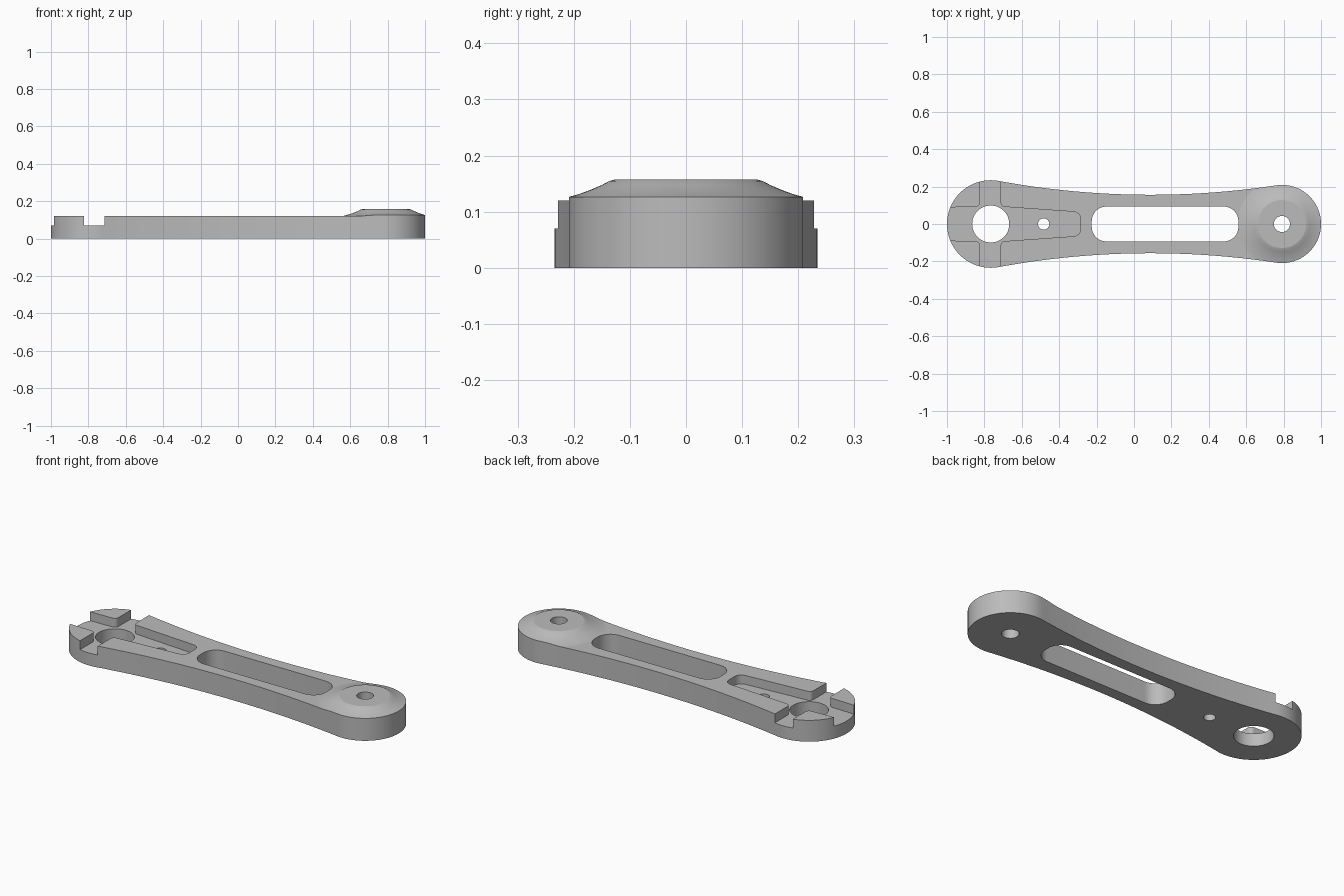
import bpy, bmesh
from math import sin, cos, pi, sqrt, atan2
from mathutils import Vector

if "Cube" in bpy.data.objects:
    bpy.data.objects.remove(bpy.data.objects["Cube"], do_unlink=True)

BIG_X, BIG_R = -0.766, 0.234      # wide end
SMALL_X, SMALL_R = 0.791, 0.209   # narrow end
WAIST_R = 4.5                     # concave side arcs
THICK, FLOOR, TOP = 0.12, 0.07, 0.157


def arc(cx, cy, r, a0, a1, n):
    return [(cx + r * cos(a0 + (a1 - a0) * i / n),
             cy + r * sin(a0 + (a1 - a0) * i / n)) for i in range(n + 1)]


def mirrored(half):
    """Close an upper half outline with its reflection across y = 0."""
    return half + [(x, -y) for x, y in reversed(half) if abs(y) > 1e-6]


def rounded(points, n=8):
    """Replace each (x, y, r) corner with a fillet of radius r."""
    out = []
    for i, (x, y, r) in enumerate(points):
        p = Vector((x, y))
        if r == 0:
            out.append((x, y))
            continue
        a = (Vector(points[i - 1][:2]) - p).normalized()
        b = (Vector(points[(i + 1) % len(points)][:2]) - p).normalized()
        half = a.angle(b) / 2
        c = p + (a + b).normalized() * (r / sin(half))
        t0 = p + a * (r / (sin(half) / cos(half))) - c
        t1 = p + b * (r / (sin(half) / cos(half))) - c
        a0 = atan2(t0.y, t0.x)
        turn = (atan2(t1.y, t1.x) - a0 + pi) % (2 * pi) - pi
        out += arc(c.x, c.y, r, a0, a0 + turn, n)
    return out


def new_object(name, bm):
    bmesh.ops.recalc_face_normals(bm, faces=bm.faces)
    mesh = bpy.data.meshes.new(name)
    bm.to_mesh(mesh)
    bm.free()
    obj = bpy.data.objects.new(name, mesh)
    bpy.context.collection.objects.link(obj)
    return obj


def prism(name, outline, z0, z1):
    bm = bmesh.new()
    face = bm.faces.new([bm.verts.new((x, y, z0)) for x, y in outline])
    top = bmesh.ops.extrude_face_region(bm, geom=[face])["geom"]
    bmesh.ops.translate(bm, vec=(0, 0, z1 - z0),
                        verts=[v for v in top if isinstance(v, bmesh.types.BMVert)])
    return new_object(name, bm)


def lathe(name, cx, profile, n):
    bm = bmesh.new()
    rings = [[bm.verts.new((x, y, z)) for x, y in arc(cx, 0, r, 0, 2 * pi, n)[:-1]]
             for r, z in profile]
    for lo, hi in zip(rings, rings[1:]):
        for i in range(n):
            j = (i + 1) % n
            bm.faces.new((lo[i], lo[j], hi[j], hi[i]))
    bm.faces.new(rings[0])
    bm.faces.new(rings[-1])
    return new_object(name, bm)


def combine(target, tool, operation):
    """Apply a boolean and discard the tool."""
    mod = target.modifiers.new("shape", 'BOOLEAN')
    mod.object, mod.operation, mod.solver = tool, operation, 'EXACT'
    bpy.context.view_layer.update()
    result = bpy.data.meshes.new_from_object(
        target.evaluated_get(bpy.context.evaluated_depsgraph_get()))
    target.modifiers.clear()
    target.data = result
    bpy.data.objects.remove(tool, do_unlink=True)


# Arm outline: two round ends joined by tangent concave arcs
d = SMALL_X - BIG_X
ra, rb = WAIST_R + BIG_R, WAIST_R + SMALL_R
off = (d * d + ra * ra - rb * rb) / (2 * d)
cx, cy = BIG_X + off, sqrt(ra * ra - off * off)
a_big = atan2(cy, cx - BIG_X)
a_small = atan2(cy, cx - SMALL_X)
half = (arc(BIG_X, 0, BIG_R, pi, a_big, 40)
        + arc(cx, cy, WAIST_R, a_big - pi, a_small - pi, 40)[1:-1]
        + arc(SMALL_X, 0, SMALL_R, a_small, 0, 40))
arm = prism("lever_arm", mirrored(half), 0, 0.3)

# Upper surface: flat slab blending into the raised boss
envelope = prism("envelope", [(-2, -1), (2, -1), (2, 1), (-2, 1)], -0.2, THICK)
boss = lathe("boss", SMALL_X, [(0.242, 0.06), (0.242, 0.1195), (0.225, 0.122),
                               (0.208, 0.1265), (0.19, 0.1315), (0.17, 0.139),
                               (0.15, 0.1475), (0.137, 0.1545), (0.128, TOP)], 96)
combine(envelope, boss, 'UNION')
combine(arm, envelope, 'INTERSECT')

# Recess at the wide end: open slot, cross notch and tapered pocket
upper = [(-1.2, 0.083, 0), (-0.824, 0.093, 0.022), (-0.824, 0.5, 0),
         (-0.713, 0.5, 0), (-0.713, 0.093, 0.022), (-0.285, 0.063, 0.04)]
recess = rounded(upper + [(x, -y, r) for x, y, r in reversed(upper)])
combine(arm, prism("recess_cutter", recess, FLOOR, 0.5), 'DIFFERENCE')

# Through slot and round holes
slot = rounded([(-0.226, -0.093, 0.078), (0.558, -0.093, 0.078),
                (0.558, 0.093, 0.078), (-0.226, 0.093, 0.078)], 12)
combine(arm, prism("slot_cutter", slot, -0.3, 0.5), 'DIFFERENCE')
for x, r in ((BIG_X, 0.099), (-0.483, 0.03), (SMALL_X, 0.043)):
    hole = arc(x, 0, r, 0, 2 * pi, 48)[:-1]
    combine(arm, prism("hole_cutter", hole, -0.3, 0.5), 'DIFFERENCE')

# Finish: smooth curved walls, flat horizontal faces, one grey
grey = bpy.data.materials.new("plain_grey")
grey.use_nodes = True
colour = (0.5, 0.5, 0.5, 1)
grey.diffuse_color = colour
grey.node_tree.nodes["Principled BSDF"].inputs["Base Color"].default_value = colour
arm.data.materials.clear()
arm.data.materials.append(grey)
bpy.context.view_layer.objects.active = arm
arm.select_set(True)
bpy.ops.object.shade_smooth_by_angle(angle=pi / 6)
for face in arm.data.polygons:
    face.material_index = 0
    if abs(face.normal.z) > 0.9995:
        face.use_smooth = False
